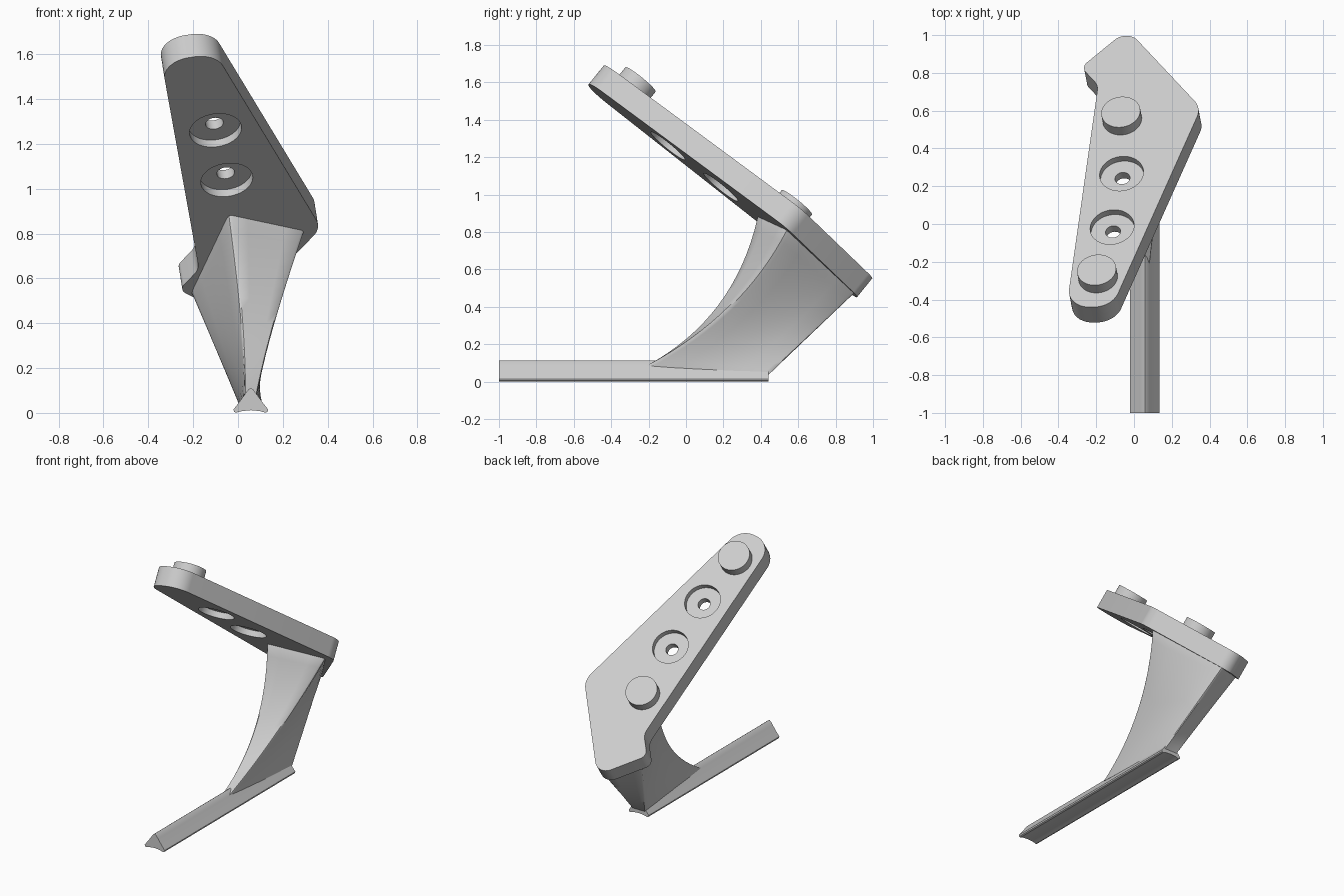
import bpy, bmesh, math
from mathutils import Vector, Matrix

if "Cube" in bpy.data.objects:
    bpy.data.objects.remove(bpy.data.objects["Cube"])

grey = bpy.data.materials.new("plain grey")
grey.diffuse_color = (0.6, 0.6, 0.6, 1)
grey.use_nodes = True
grey.node_tree.nodes["Principled BSDF"].inputs["Base Color"].default_value = grey.diffuse_color

# Tilted frame of the plate: origin on its top face, local z along its normal
N = Vector((-0.16, 0.81, 1)).normalized()
U = Vector((1, 0, 0.16)).normalized()
V = N.cross(U)
O = Vector((0, 0, 1.366))
FRAME = Matrix((U, V, N)).transposed().to_4x4()
FRAME.translation = O
THICK = 0.13


def local(x, y):
    """Local plate position of a point seen from above on the top face."""
    p = Vector((x, y, 1.366 - 0.81 * y + 0.16 * x)) - O
    return Vector((p.dot(U), p.dot(V)))


def finish(name, bm, matrix=None, angle=30):
    bmesh.ops.recalc_face_normals(bm, faces=bm.faces)
    if matrix:
        bm.transform(matrix)
    me = bpy.data.meshes.new(name)
    bm.to_mesh(me)
    bm.free()
    ob = bpy.data.objects.new(name, me)
    bpy.context.collection.objects.link(ob)
    me.materials.append(grey)
    smooth(ob, angle)
    return ob


def smooth(ob, angle=30):
    bpy.ops.object.select_all(action='DESELECT')
    ob.select_set(True)
    bpy.context.view_layer.objects.active = ob
    bpy.ops.object.shade_smooth_by_angle(angle=math.radians(angle))


def loft(rings):
    """Closed solid through a list of equal-length rings."""
    bm = bmesh.new()
    rows = [[bm.verts.new(p) for p in r] for r in rings]
    n = len(rows[0])
    for a, b in zip(rows, rows[1:]):
        for i in range(n):
            j = (i + 1) % n
            bm.faces.new((a[i], a[j], b[j], b[i]))
    bm.faces.new(rows[0])
    bm.faces.new(rows[-1])
    return bm


def lathe(c, profile, seg=48):
    """Round solid about the plate normal; profile is (radius, height)."""
    return loft([[(c.x + r * math.cos(2 * math.pi * i / seg),
                   c.y + r * math.sin(2 * math.pi * i / seg), h)
                  for i in range(seg)] for r, h in profile])


def fillet(corners, steps=10):
    """Round polygon corners given as (point, radius)."""
    out = []
    n = len(corners)
    for i, (p, r) in enumerate(corners):
        a, b = corners[i - 1][0] - p, corners[(i + 1) % n][0] - p
        half = a.angle(b) / 2
        t = min(r / math.tan(half), 0.495 * a.length, 0.495 * b.length)
        r = t * math.tan(half)
        s, e = p + a.normalized() * t, p + b.normalized() * t
        c = p + (a.normalized() + b.normalized()).normalized() * (r / math.sin(half))
        for k in range(steps + 1):
            d = (s - c).lerp(e - c, k / steps)
            out.append(c + d.normalized() * r)
    return out


# Plate outline with rounded corners
corners = [(-0.035, 1.03, 0.08), (0.355, 0.615, 0.12), (-0.117, -0.44, 0.125),
           (-0.357, -0.44, 0.125), (-0.19, 0.735, 0.10), (-0.28, 0.83, 0.05)]
outline = fillet([(local(x, y), r) for x, y, r in corners])
plate = finish("mounting_plate", loft([[(p.x, p.y, h) for p in outline]
                                       for h in (-THICK, 0)]), FRAME)

# Screw holes counterbored from both faces
D = 0.04
for x, y in ((-0.066, 0.267), (-0.116, -0.016)):
    cut = finish("hole_cutter", lathe(local(x, y), [
        (0.117, 0.03), (0.117, -D), (0.04, -D),
        (0.04, -THICK + D), (0.117, -THICK + D), (0.117, -THICK - 0.03)]), FRAME)
    cut.hide_render = True
    mod = plate.modifiers.new("hole", 'BOOLEAN')
    mod.operation = 'DIFFERENCE'
    mod.solver = 'EXACT'
    mod.object = cut
    bpy.context.view_layer.objects.active = plate
    bpy.ops.object.modifier_apply(modifier=mod.name)
    bpy.data.objects.remove(cut)
smooth(plate)

# Round bosses on the top face (cap centres as seen from above)
H = 0.065
for i, (x, y) in enumerate(((-0.07, 0.593), (-0.198, -0.243))):
    z = 1.366 - 0.81 * y + 0.16 * x + H * N.length / N.z
    p = Vector((x, y, z)) - O
    c = Vector((p.dot(U), p.dot(V)))
    finish(f"boss_{i + 1}", lathe(c, [(0.104, -0.02), (0.104, H)]), FRAME)

# Foot rail: mirrored triangular section with slightly hollow sides and base
CX = 0.057
half = [(0, 0.012), (0.04, 0.008), (0.065, 0.001), (0.075, 0.005), (0.077, 0.015),
        (0.072, 0.022), (0.05, 0.05), (0.025, 0.085), (0.012, 0.103)]
sect = [(CX + x, z) for x, z in half] + [(CX, 0.112)] + \
       [(CX - x, z) for x, z in reversed(half[1:])]
finish("foot_rail", loft([[(x, y, z) for x, z in sect] for y in (-1, 0.44)]), None, 30)


# Strut: four guide curves (bottom, middle, top) lofted into a twisting web
def guide(a, m, b, t):
    a, m, b = Vector(a), Vector(m), Vector(b)
    c = 2 * m - (a + b) / 2
    return a * (1 - t) ** 2 + 2 * c * t * (1 - t) + b * t * t


guides = [((0.03, -0.21, 0.085), (0.013, 0.17, 0.41), (-0.042, 0.375, 0.88)),
          ((0.084, -0.21, 0.085), (0.165, 0.23, 0.40), (0.30, 0.535, 0.81)),
          ((0.11, 0.44, 0.035), (0.06, 0.67, 0.25), (0.01, 0.9, 0.465)),
          ((0.004, 0.44, 0.035), (-0.103, 0.61, 0.285), (-0.21, 0.78, 0.53))]
ROWS = 16
rings = []
for k in range(ROWS + 1):
    q = [guide(*g, k / ROWS) for g in guides]
    ring = []
    for i in range(4):
        side = [q[i].lerp(q[(i + 1) % 4], s) for s in (0.05, 0.25, 0.5, 0.75, 0.95)]
        before = q[i].lerp(q[i - 1], 0.05)
        ring += [q[i] * 0.5 + (before + side[0]) * 0.25] + side
    rings.append(ring)
rings.append([p + N * 0.03 for p in rings[-1]])
finish("strut", loft(rings), None, 40)
